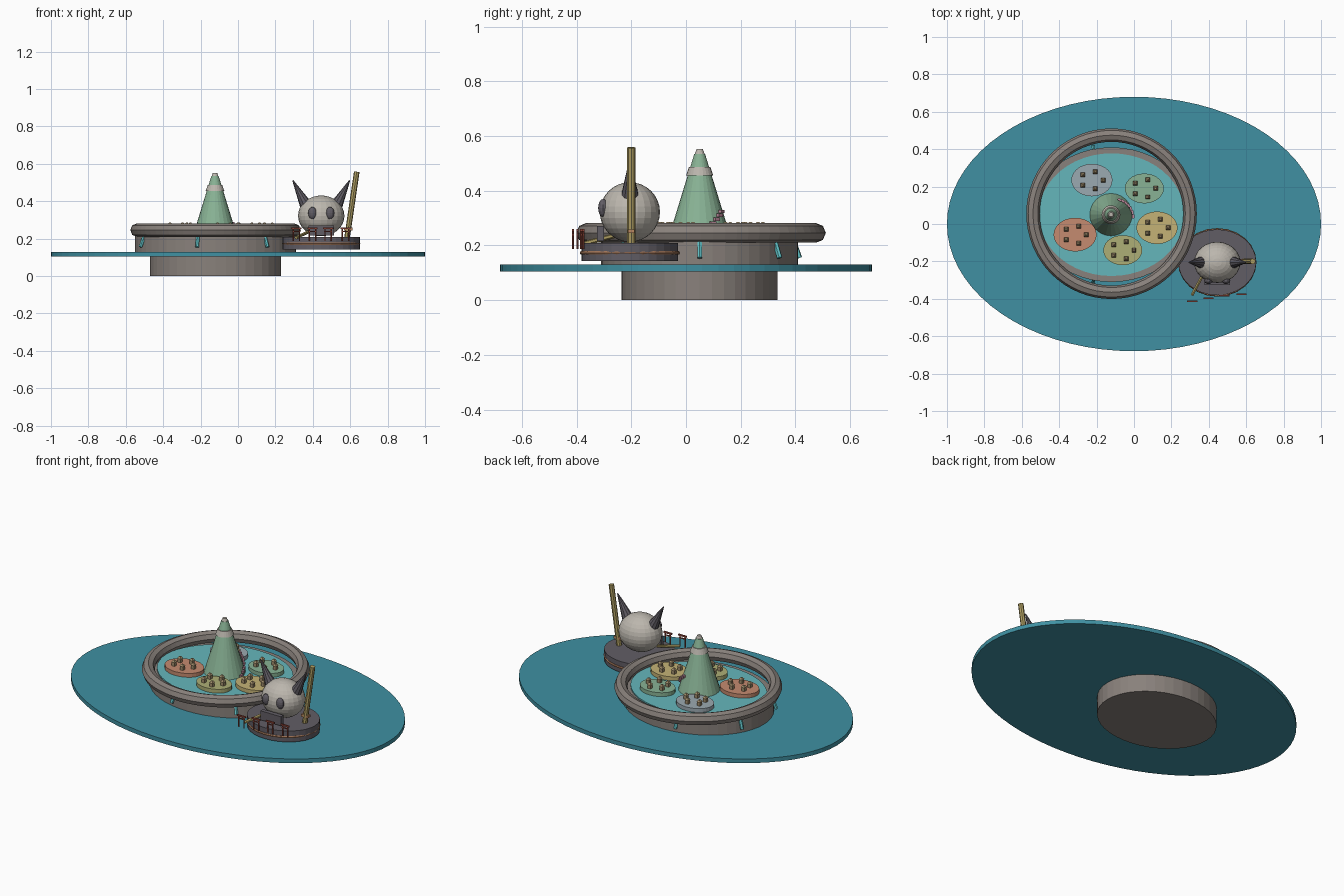
import bpy, math
from mathutils import Vector

if "Cube" in bpy.data.objects:
    bpy.data.objects.remove(bpy.data.objects["Cube"])

MATS = {}


def paint(ob, name, col):
    ob.name = name
    if col:
        if col not in MATS:
            m = bpy.data.materials.new("tone")
            m.diffuse_color = (*col, 1)
            m.use_nodes = True
            m.node_tree.nodes["Principled BSDF"].inputs["Base Color"].default_value = m.diffuse_color
            MATS[col] = m
        ob.data.materials.append(MATS[col])
    return ob


def disc(name, x, y, z0, z1, rx, ry, col, n=32, top=1.0):
    bpy.ops.mesh.primitive_cone_add(vertices=n, radius1=1, radius2=top, depth=z1 - z0,
                                    location=(x, y, (z0 + z1) / 2))
    ob = bpy.context.object
    ob.scale = (rx, ry, 1)
    return paint(ob, name, col)


def rod(name, a, b, r1, r2, col, n=8):
    a, b = Vector(a), Vector(b)
    d = b - a
    bpy.ops.mesh.primitive_cone_add(vertices=n, radius1=r1, radius2=r2, depth=d.length,
                                    location=(a + b) / 2,
                                    rotation=d.to_track_quat('Z', 'Y').to_euler())
    return paint(bpy.context.object, name, col)


def box(name, loc, size, col, rot=(0, 0, 0)):
    bpy.ops.mesh.primitive_cube_add(size=1, location=loc, rotation=rot)
    ob = bpy.context.object
    ob.scale = size
    return paint(ob, name, col)


def ball(name, loc, size, col, seg=24, rings=16):
    bpy.ops.mesh.primitive_uv_sphere_add(segments=seg, ring_count=rings, radius=1, location=loc)
    ob = bpy.context.object
    ob.scale = size
    return paint(ob, name, col)


def ring(name, loc, major, minor, col, seg, mseg, sy=1.0):
    bpy.ops.mesh.primitive_torus_add(major_radius=major, minor_radius=minor, location=loc,
                                     major_segments=seg, minor_segments=mseg)
    ob = bpy.context.object
    ob.scale.y = sy
    return paint(ob, name, col)


SEA, LAGOON, FALL = (.05, .28, .36), (.13, .47, .50), (.12, .55, .58)
STONE, DARK, BONE = (.25, .22, .20), (.12, .11, .13), (.50, .47, .42)
GREEN, GOLD, RED, TAN = (.25, .45, .30), (.45, .36, .13), (.28, .06, .04), (.36, .27, .15)
CX, CY = -.12, .05

# sea, pedestal and island wall
disc("sea", 0, 0, .105, .13, 1, .68, SEA, 72)
disc("pedestal", CX, CY, 0, .106, .35, .285, STONE, 40)
disc("island_wall", CX, CY, .128, .222, .43, .36, STONE, 48)
disc("lagoon", CX, CY, .215, .23, .39, .328, LAGOON, 48)
ring("outer_rim", (CX, CY + .005, .246), .42, .036, STONE, 64, 8)

# waterfalls around the wall
for i in range(7):
    a = i * math.tau / 7
    c, s = math.cos(a), math.sin(a)
    top = (CX + .422 * c, CY + .352 * s, .215)
    low = (CX + .446 * c, CY + .374 * s, .155)
    rod("waterfall", top, low, .01, .01, FALL, 6)

# mountain with snow band and tip
disc("mountain", CX - .003, CY, .225, .535, .115, .115, GREEN, 24, .17)
disc("snow_band", CX - .003, CY, .455, .487, .05, .05, BONE, 24, .78)
disc("mountain_tip", CX - .003, CY, .532, .552, .019, .019, BONE, 12, .6)
for i in range(7):
    a = math.radians(-5 + 11 * i)
    z = .24 + .014 * i
    r = .121 - .095 * (z - .225) / .31
    box("path_step", (CX + r * math.cos(a), CY + r * math.sin(a), z), (.012, .022, .012),
        (.50, .25, .33), (0, 0, a))

# islets with huts
islets = [(-.225, .235, .11, .087, (.33, .40, .44)), (.055, .19, .104, .08, (.25, .45, .30)),
          (.123, -.02, .11, .087, (.56, .45, .18)), (-.06, -.14, .104, .08, (.42, .43, .18)),
          (-.315, -.057, .115, .09, (.56, .26, .16))]
for x, y, rx, ry, col in islets:
    disc("islet", x, y, .226, .253, rx, ry, col, 28)
    for k in range(5):
        a = k * math.tau / 5
        hx, hy = x + .06 * math.cos(a), y + .048 * math.sin(a)
        box("hut", (hx, hy, .264), (.02, .02, .026), TAN)
        bpy.ops.mesh.primitive_cone_add(vertices=4, radius1=.017, radius2=.006, depth=.011,
                                        location=(hx, hy, .281), rotation=(0, 0, math.pi / 4))
        paint(bpy.context.object, "hut_roof", TAN)

# side island with trim
DX, DY = .445, -.205
disc("skull_deck", DX, DY, .143, .209, .208, .176, DARK, 32)
ring("deck_trim", (DX, DY, .173), .203, .007, (.36, .18, .10), 24, 6, .872)

# horned skull
ball("skull", (DX, DY, .322), (.124, .11, .109), BONE)
for s in (-1, 1):
    ball("eye_socket", (DX + .047 * s, DY - .098, .337), (.023, .018, .033), DARK, 12, 8)
    rod("horn", (DX + .085 * s, DY, .385), (DX + .152 * s, DY, .512), .032, .003, DARK, 10)
box("jaw", (DX, DY - .108, .244), (.135, .025, .055), DARK)

# pole beside the skull and fallen beam
rod("club", (.583, -.2, .205), (.635, -.2, .558), .015, .015, GOLD, 8)
box("club_guard", (.589, -.2, .252), (.045, .025, .014), (.50, .25, .12))
rod("fallen_beam", (.375, -.26, .236), (.31, -.38, .205), .009, .009, GOLD, 6)

# gates along the shore
for x, y in ((.312, -.413), (.398, -.397), (.482, -.383), (.575, -.375)):
    for s in (-1, 1):
        rod("gate_post", (x + .017 * s, y, .188), (x + .017 * s, y, .255), .004, .004, RED, 6)
    box("gate_lintel", (x, y, .255), (.055, .008, .009), RED)
    box("gate_crossbar", (x, y, .239), (.042, .006, .005), RED)
